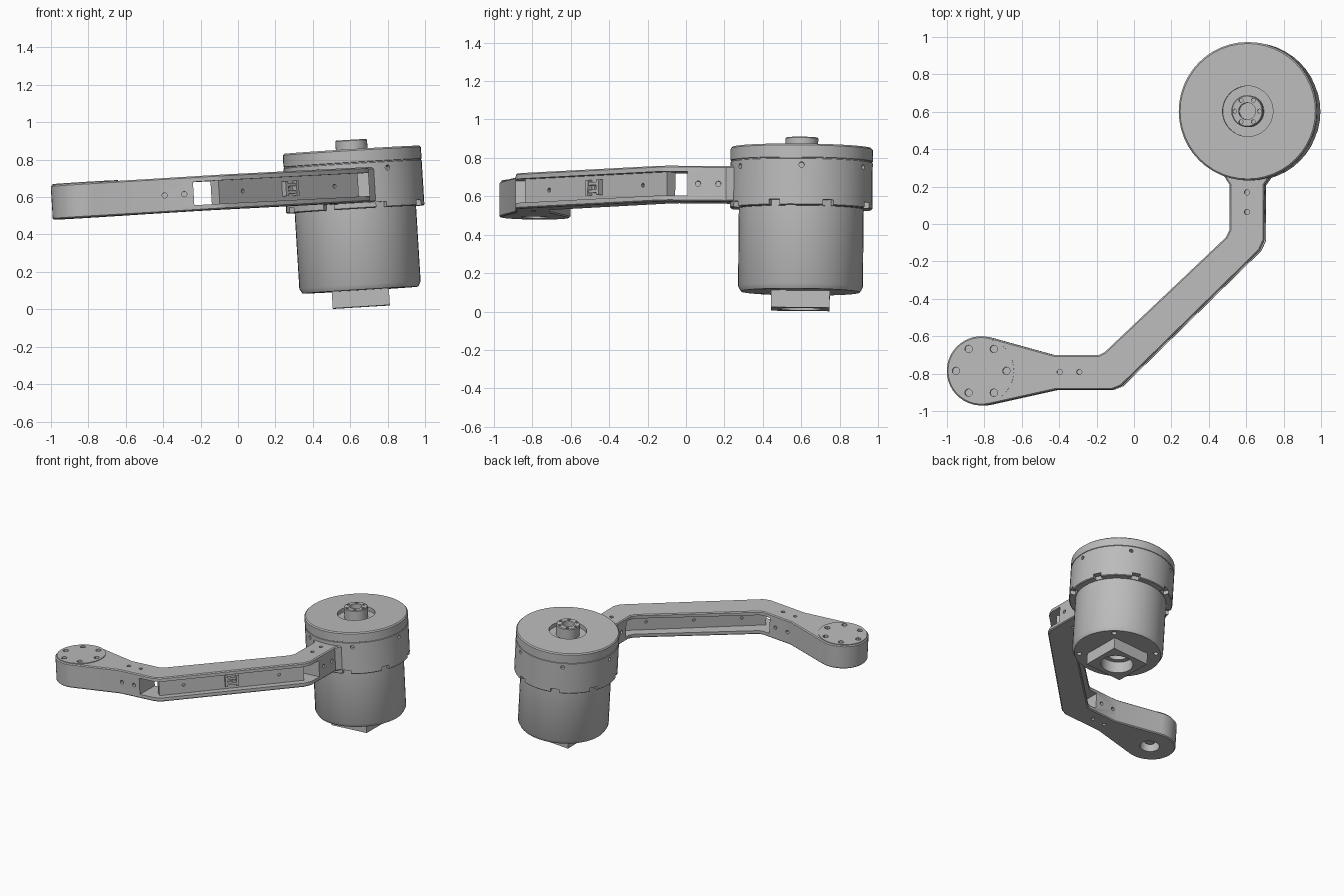
import bpy, bmesh, math
from mathutils import Matrix, Vector

if "Cube" in bpy.data.objects:
    bpy.data.objects.remove(bpy.data.objects["Cube"], do_unlink=True)

grey = bpy.data.materials.new("machined_grey")
grey.use_nodes = True
colour = (0.5, 0.5, 0.5, 1)
grey.diffuse_color = colour
grey.node_tree.nodes["Principled BSDF"].inputs["Base Color"].default_value = colour

# Plan coordinates, heights measured down from the drum's top, then a slight tilt
AX, AY = 0.608, 0.603
TILT = (Matrix.Translation((AX, AY, 0.853)) @ Matrix.Rotation(-0.061, 4, 'Y')
        @ Matrix.Rotation(-0.01, 4, 'X') @ Matrix.Translation((-AX, -AY, 0)))


def add_cyl(bm, x, y, z0, z1, r, seg=16):
    bmesh.ops.create_cone(bm, cap_ends=True, segments=seg, radius1=r, radius2=r, depth=z1 - z0,
                          matrix=Matrix.Translation((x, y, (z0 + z1) / 2)))


def add_rod(bm, centre, axis, length, r):
    turn = Vector(axis).to_track_quat('Z', 'Y').to_matrix().to_4x4()
    bmesh.ops.create_cone(bm, cap_ends=True, segments=12, radius1=r, radius2=r, depth=length,
                          matrix=Matrix.Translation(centre) @ turn)


def add_box(bm, centre, size, angle=0):
    bmesh.ops.create_cube(bm, size=1, matrix=Matrix.Translation(centre)
                          @ Matrix.Rotation(angle, 4, 'Z') @ Matrix.Diagonal((*size, 1)))


def add_prism(bm, pts, z0, z1):
    face = bm.faces.new([bm.verts.new((x, y, z0)) for x, y in pts])
    top = bmesh.ops.extrude_face_region(bm, geom=[face])['geom']
    bmesh.ops.translate(bm, vec=(0, 0, z1 - z0),
                        verts=[v for v in top if isinstance(v, bmesh.types.BMVert)])


def add_lathe(bm, profile, seg=48):
    verts = [bm.verts.new((AX + r, AY, z)) for r, z in profile]
    edges = [bm.edges.new(pair) for pair in zip(verts, verts[1:])]
    bmesh.ops.spin(bm, geom=verts + edges, cent=(AX, AY, 0), axis=(0, 0, 1),
                   angle=math.tau, steps=seg)
    bmesh.ops.remove_doubles(bm, verts=bm.verts, dist=0.0001)


def to_object(name, bm):
    bmesh.ops.recalc_face_normals(bm, faces=bm.faces)
    mesh = bpy.data.meshes.new(name)
    bm.to_mesh(mesh)
    bm.free()
    mesh.materials.append(grey)
    obj = bpy.data.objects.new(name, mesh)
    bpy.context.collection.objects.link(obj)
    return obj


def finish(name, bm, cuts=()):
    """Cut the part, tilt it into place and shade it."""
    obj = to_object(name, bm)
    for cut in cuts:
        tool = to_object(name + "_cutter", cut)
        tool.hide_render = True
        mod = obj.modifiers.new("cut", 'BOOLEAN')
        mod.operation, mod.solver, mod.object = 'DIFFERENCE', 'EXACT', tool
        bpy.context.view_layer.update()
        result = bpy.data.meshes.new_from_object(
            obj.evaluated_get(bpy.context.evaluated_depsgraph_get()))
        obj.modifiers.clear()
        obj.data = result
        bpy.data.objects.remove(tool, do_unlink=True)
    obj.data.transform(TILT)
    bpy.ops.object.select_all(action='DESELECT')
    obj.select_set(True)
    bpy.context.view_layer.objects.active = obj
    bpy.ops.object.shade_smooth_by_angle(angle=math.radians(30))
    return obj


def ring(count, r, x=AX, y=AY, start=0):
    for i in range(count):
        a = start + math.tau * i / count
        yield x + r * math.cos(a), y + r * math.sin(a), a


# Drum with sunken hub, seam groove, side holes and rim notches
drum = bmesh.new()
add_lathe(drum, [(0, -.03), (.045, -.03), (.045, .053), (.08, .053), (.085, .048), (.085, -.03),
                 (.135, -.03), (.135, 0), (.362, 0), (.37, -.008), (.37, -.07), (.366, -.072),
                 (.366, -.076), (.37, -.078), (.37, -.315), (.365, -.32), (0, -.32)])
cut = bmesh.new()
for x, y, a in ring(6, .37):
    add_rod(cut, (x, y, -.11), (math.cos(a), math.sin(a), 0), .06, .014)
for x, y, a in ring(8, .36, start=math.pi / 8):
    add_box(cut, (x, y, -.315), (.06, .06, .05), a)
for x, y, a in ring(6, .066):
    add_cyl(cut, x, y, .03, .08, .011, 10)
finish("motor_drum", drum, [cut])

# Motor can
can = bmesh.new()
add_lathe(can, [(0, -.3), (.325, -.3), (.325, -.725), (.31, -.752), (0, -.755)])
cut = bmesh.new()
add_cyl(cut, AX, AY, -.8, -.7, .08, 32)
for x, y, a in ring(4, .275, start=math.pi / 4):
    add_cyl(cut, x, y, -.8, -.73, .018)
finish("motor_can", can, [cut])

# Square socket below the can
socket = bmesh.new()
add_box(socket, (AX, AY, -.796), (.306, .306, .092))
cut = bmesh.new()
add_cyl(cut, AX, AY, -.9, -.7, .115, 32)
finish("square_socket", socket, [cut])

# Arm: cranked outline with a round end
EX, EY, ER = -.825, -.784, .185
TOP, BOTTOM = -.105, -.29
arc = []
for i in range(25):
    a = math.radians(77 + 206 * i / 24)
    arc.append((EX + ER * math.cos(a), EY + ER * math.sin(a)))
outline = ([(.46, .28), (.505, .21), (.505, -.03), (.485, -.07), (-.165, -.685), (-.195, -.7),
            (-.435, -.7)] + arc + [(-.425, -.885), (-.125, -.885), (-.075, -.865),
                                   (.665, -.14), (.69, -.085), (.69, .21), (.74, .28)])
arm = bmesh.new()
add_prism(arm, outline, BOTTOM, TOP)
bmesh.ops.recalc_face_normals(arm, faces=arm.faces)
rims = [e for e in arm.edges if abs(e.verts[0].co.z - e.verts[1].co.z) < .001]
bmesh.ops.bevel(arm, geom=rims, offset=.007, segments=1, affect='EDGES')

# Open channel between the top and bottom flanges
channel = bmesh.new()
add_prism(channel, [(-.25, -1.1), (.95, -1.1), (.95, .01), (.3, .01), (-.25, -.5)],
          BOTTOM + .03, TOP - .03)

# Screw holes in the arm and its round end
MID = (TOP + BOTTOM) / 2
holes = bmesh.new()
for x in (-.405, -.3):
    for z in (TOP, BOTTOM):
        add_cyl(holes, x, -.79, z - .03, z + .03, .014, 12)
    for y in (-.7, -.885):
        add_rod(holes, (x, y, MID), (0, 1, 0), .06, .014)
for y in (.065, .17):
    for z in (TOP, BOTTOM):
        add_cyl(holes, .598, y, z - .03, z + .03, .014, 12)
    for x in (.505, .69):
        add_rod(holes, (x, y, MID), (1, 0, 0), .06, .014)
add_cyl(holes, EX, EY, BOTTOM - .03, BOTTOM + .07, .07, 32)


def end_holes():
    bm = bmesh.new()
    for x, y, a in ring(6, .135, EX, EY):
        add_cyl(bm, x, y, TOP - .03, TOP + .03, .02, 12)
    return bm


finish("arm", arm, [channel, holes, end_holes()])

# Thin cap and boss on the round end
cap = bmesh.new()
add_cyl(cap, EX, EY, TOP - .003, TOP + .005, .175, 48)
finish("end_cap", cap, [end_holes()])
boss = bmesh.new()
add_cyl(boss, EX, EY, BOTTOM + .04, BOTTOM + .075, .04, 24)
finish("end_boss", boss)

# Diagonal web inside the channel
start, stop = Vector((-.135, -.815, MID)), Vector((.61, -.075, MID))
along = (stop - start).normalized()
side = Vector((along.y, -along.x, 0))
angle = math.atan2(along.y, along.x)
web = bmesh.new()
add_box(web, (start + stop) / 2, ((stop - start).length, .06, .13), angle)
cut = bmesh.new()
for t in (.17, .5, .83):
    for s in (-1, 1):
        add_rod(cut, start.lerp(stop, t) + side * s * .03, side, .03, .011)
finish("arm_web", web, [cut])

# Cable clip at the middle of the web
clip = bmesh.new()
middle = (start + stop) / 2 + side * .04
for s in (-1, 1):
    add_box(clip, middle + along * s * .04, (.018, .04, .08), angle)
    add_box(clip, middle + Vector((0, 0, s * .02)), (.08, .03, .016), angle)
finish("cable_clip", clip)
